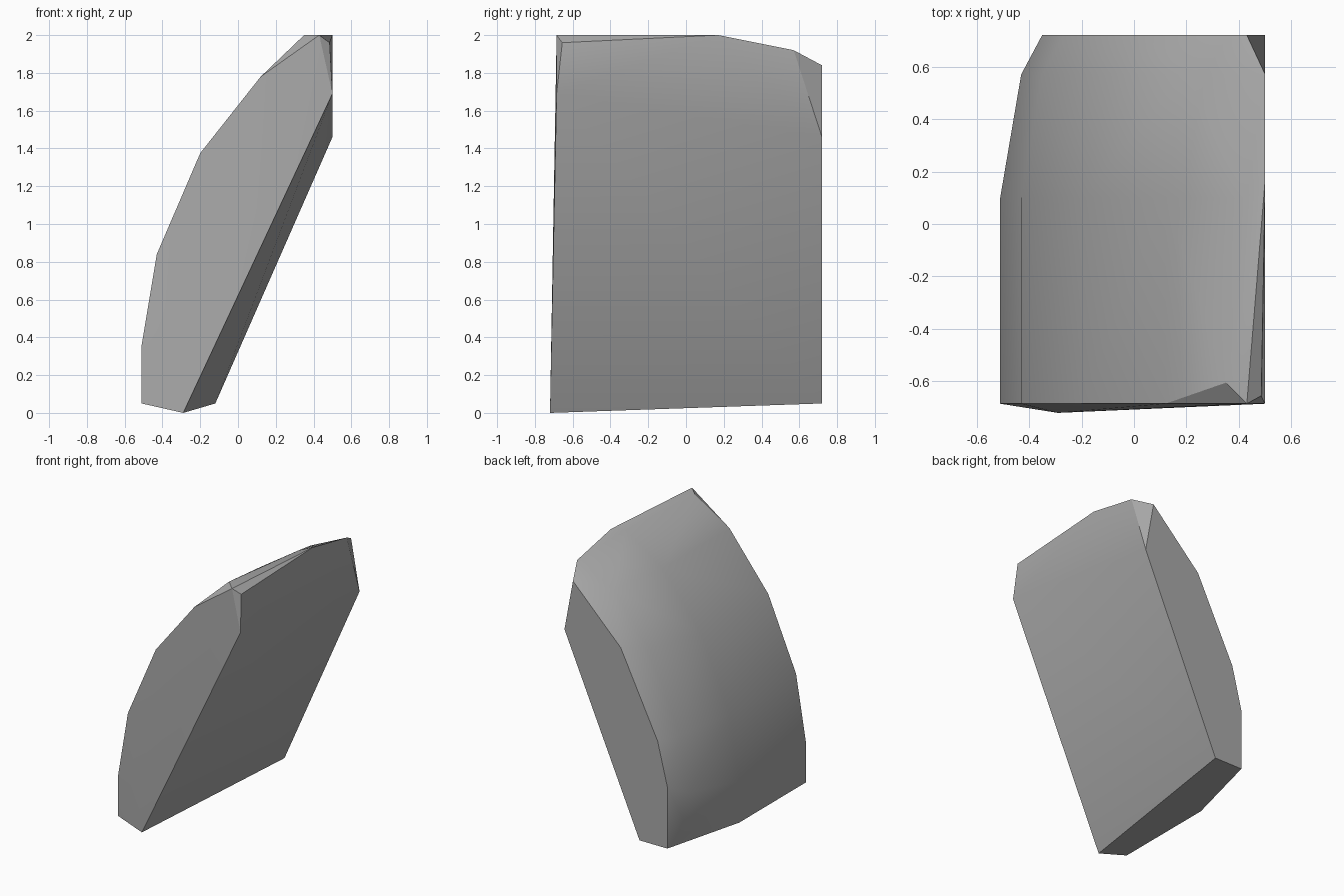
import bpy
import bmesh
import math

default_cube = bpy.data.objects.get("Cube")
if default_cube:
    bpy.data.objects.remove(default_cube, do_unlink=True)


def make_material(name, value):
    material = bpy.data.materials.new(name)
    colour = (value, value, value, 1)
    material.diffuse_color = colour
    material.use_nodes = True
    shader = material.node_tree.nodes["Principled BSDF"]
    shader.inputs["Base Color"].default_value = colour
    return material


def section(y, profile):
    """Place an (x, z) outline on the plane at depth y."""
    return [(x, y, z) for x, z in profile]


# Curved outer outline, repeated unchanged through the front half
outer_curve = [(-.51, .05), (-.51, .36), (-.43, .84), (-.2, 1.375), (.12, 1.78)]

points = section(-.685, outer_curve + [(.43, 2), (.5, 1.69)])
points += section(.1, outer_curve + [(.43, 1.985)])

# Rounded shoulder, then the smaller flat back end
points += section(.57, [(-.43, .13), (-.43, .43), (-.35, .84),
                        (-.09, 1.42), (.2, 1.78), (.5, 1.92)])
points += section(.72, [(-.12, .05), (-.35, .05), (-.35, .51), (-.27, .83),
                        (.035, 1.447), (.43, 1.84), (.5, 1.46)])

# Chipped corners at the foot and the top
points += [(-.29, -.72, 0), (.35, -.605, 2), (.485, -.655, 1.96), (.5, .17, 2)]

# Wrap the sections in one faceted stone surface
bm = bmesh.new()
for point in points:
    bm.verts.new(point)
bmesh.ops.convex_hull(bm, input=bm.verts[:])
loose = [vert for vert in bm.verts if not vert.link_faces]
bmesh.ops.delete(bm, geom=loose, context='VERTS')
bmesh.ops.dissolve_limit(bm, angle_limit=math.radians(1),
                         verts=bm.verts[:], edges=bm.edges[:])
bmesh.ops.recalc_face_normals(bm, faces=bm.faces[:])

mesh = bpy.data.meshes.new("leaning_stone")
bm.to_mesh(mesh)
bm.free()
mesh.materials.append(make_material("stone_grey", .4))

stone = bpy.data.objects.new("leaning_stone", mesh)
bpy.context.collection.objects.link(stone)

# Smooth the curved side while keeping the cut edges crisp
bpy.context.view_layer.objects.active = stone
stone.select_set(True)
bpy.ops.object.shade_smooth_by_angle(angle=math.radians(30))
